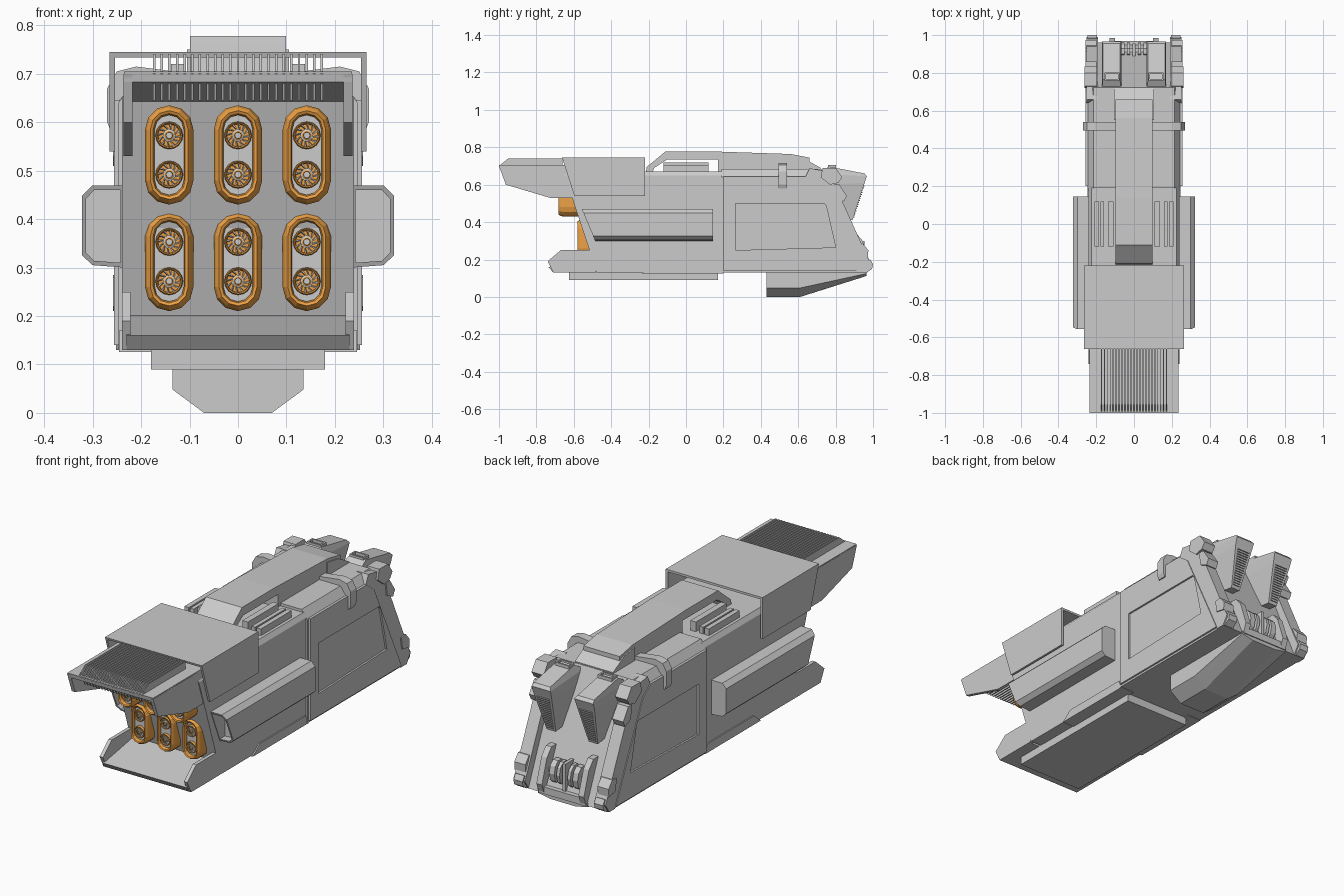
import bpy, bmesh
from math import sin, cos, pi

orange = bpy.data.materials.new("orange")
orange.diffuse_color = (0.85, 0.36, 0.06, 1)


def build(name, solids, mat=None, mirror=False):
    """Each solid is a list of equal-length rings, skinned and capped."""
    bm = bmesh.new()
    if mirror:
        solids = solids + [[[(-x, y, z) for x, y, z in r] for r in s] for s in solids]
    for s in solids:
        vs = [[bm.verts.new(p) for p in r] for r in s]
        n = len(vs[0])
        for a, b in zip(vs, vs[1:]):
            for i in range(n):
                j = (i + 1) % n
                bm.faces.new((a[i], a[j], b[j], b[i]))
        bm.faces.new(vs[0][::-1])
        bm.faces.new(vs[-1])
    bmesh.ops.recalc_face_normals(bm, faces=bm.faces[:])
    me = bpy.data.meshes.new(name)
    bm.to_mesh(me)
    bm.free()
    if mat:
        me.materials.append(mat)
    ob = bpy.data.objects.new(name, me)
    bpy.context.collection.objects.link(ob)
    return ob


def px(pts, a, b):      # (y, z) profile extruded along x
    return [[(x, y, z) for y, z in pts] for x in (a, b)]


def py(pts, *ys):       # (x, z) section along y; each y is a number or a function of z
    return [[(x, f(z) if callable(f) else f, z) for x, z in pts] for f in ys]


def box(x0, x1, y0, y1, z0, z1):
    return px([(y0, z0), (y1, z0), (y1, z1), (y0, z1)], x0, x1)


def front(z):           # slanted front plane
    return -0.5 - (z - 0.2) * 0.33


def rear(z):            # slanted rear plane
    return 0.77 + (0.68 - z) * 0.43


# Main hull: front part and chamfered rear part
sec = [(-.24, .13), (.24, .13), (.24, .65), (.225, .672), (-.225, .672), (-.24, .65)]
build("front_hull", [py(sec, front, 0.2)])
sec = [(-.247, .13), (.247, .13), (.247, .64), (.215, .685), (-.215, .685), (-.247, .64)]
build("rear_hull", [py(sec, 0.19, lambda z: rear(z) - .045)])

# Raised side panels with a sunken field
o = [(.2, .14), (.915, .14), (.70, .60), (.64, .645), (.2, .645)]
i = [(.265, .25), (.80, .265), (.75, .485), (.74, .50), (.265, .50)]
build("side_panel", [[[(x, y, z) for y, z in p] for p, x in
                      ((o, .24), (o, .256), (i, .256), (i, .247))]], mirror=True)

# Front sleeve (open below) around the hull
u = [(-.265, .54), (-.265, .745), (.265, .745), (.265, .54),
     (.254, .54), (.254, .734), (-.254, .734), (-.254, .54)]
build("sleeve", [py(u, lambda z: -.597 - (z - .54) * .32, -.22)])

# Hood: roof, cheeks and cooling fins
build("hood_roof", [px([(-1, .705), (-.995, .683), (-.62, .64), (-.60, .705)], -.235, .235)])
build("hood_cheek", [px([(-1, .70), (-.963, .60), (-.727, .53), (-.594, .53), (-.65, .70)],
                        .218, .236)], mirror=True)
fins = []
for k in range(23):
    x = -.173 + k * .01573
    fins.append(px([(-1, .70), (-.95, .741), (-.66, .741), (-.66, .70)], x - .0025, x + .0025))
    fins.append(px([(-.97, .69), (-.95, .645), (-.64, .645), (-.62, .66)], x - .0025, x + .0025))
build("hood_fins", fins)

# Lower tray
build("tray_floor", [px([(-.735, .16), (-.49, .203), (-.49, .13), (-.71, .13)], -.23, .23)])
build("tray_wall", [px([(-.74, .19), (-.67, .25), (-.48, .25), (-.48, .13), (-.71, .13)],
                       .222, .24)], mirror=True)


# Launch tubes: stadium rims with a grey insert and two turbine nozzles each
def stadium(cx, cz, r, y, h=.0525):
    pts = []
    for s, a0 in ((1, 0), (-1, pi)):
        for k in range(7):
            a = a0 + pi * k / 6
            pts.append((cx + r * cos(a), y, cz + s * h + r * sin(a)))
    return pts


def ring(cx, cz, r, y, n=16):
    return [(cx + r * cos(2 * pi * k / n), y, cz + r * sin(2 * pi * k / n)) for k in range(n)]


rims, inserts, nozzle_rings, turbines = [], [], [], []
for cz, yf in ((.5325, -.682), (.3125, -.58)):
    for cx in (-.142, 0, .142):
        rims.append([stadium(cx, cz, r, y) for r, y in (
            (.05, yf + .16), (.05, yf + .026), (.046, yf + .01), (.039, yf),
            (.033, yf + .003), (.030, yf + .012), (.030, yf + .03))])
        inserts.append([stadium(cx, cz, .030, y) for y in (yf + .04, yf + .02)])
        for dz in (-.0405, .0405):
            z = cz + dz
            nozzle_rings.append([ring(cx, z, r, y) for r, y in (
                (.0285, yf + .025), (.0285, yf + .012), (.0265, yf + .008),
                (.024, yf + .010), (.023, yf + .019))])
            nozzle_rings.append([ring(cx, z, r, y, 10) for r, y in (
                (.010, yf + .020), (.010, yf + .010), (.007, yf + .008), (.006, yf + .016))])
            turbines.append([ring(cx, z, r, y) for r, y in (
                (.013, yf + .022), (.013, yf + .014), (.009, yf + .012))])
            for k in range(12):
                blade = []
                for r, t in ((.011, 0), (.0245, .35)):
                    a = 2 * pi * k / 12 + t
                    blade.append([(cx + r * cos(a + d), yf + y, z + r * sin(a + d))
                                  for d, y in ((0, .012), (.14, .012), (.24, .021), (.1, .021))])
                turbines.append(blade)
build("tube_rims", rims, orange)
build("tube_inserts", inserts)
build("nozzle_rings", nozzle_rings, orange)
build("turbine_blades", turbines)

# Side pods with a hollow slanted mouth
pod = [(.235, .47), (.30, .47), (.322, .448), (.322, .325), (.30, .305), (.235, .30)]
mouth = [(.243, .46), (.297, .46), (.314, .442), (.314, .331), (.297, .314), (.243, .31)]
build("side_pod", [py(pod, .145, lambda z: -.557 + (.47 - z) * .42)
                   + py(mouth, lambda z: -.557 + (.47 - z) * .42, lambda z: -.45)], mirror=True)

# Top spine with an open handle, rails beside it, strap behind
build("spine_handle", [px([(-.215, .665), (-.21, .695), (-.125, .765), (-.11, .778), (.14, .778),
                           (.56, .764), (.66, .745), (.66, .665), (.17, .665), (.17, .735),
                           (-.10, .735), (-.17, .69), (-.18, .665)], -.099, .099)])
build("spine_cap", [px([(.55, .66), (.55, .75), (.64, .735), (.72, .69), (.72, .66)],
                       -.105, .105)])
build("top_rail", [box(.108, .138, -.12, .12, .66, .72), box(.158, .178, -.12, .12, .66, .705),
                   box(.186, .21, -.12, .12, .66, .705)], mirror=True)
strap = [(.09, .68), (.09, .70), (.21, .715), (.25, .705), (.27, .67), (.27, .60),
         (.262, .58), (.245, .58), (.245, .645), (.215, .68)]
build("strap", [py(strap, .495, .54)], mirror=True)

# Rear corner rails with clamps
build("corner_rail", [px([(.64, .645), (.66, .688), (.735, .675), (.78, .635), (.97, .215),
                          (.99, .175), (.96, .13), (.915, .13), (.70, .60)], .19, .252)],
      mirror=True)
clamps = [px([(.72, .64), (.73, .69), (.80, .69), (.835, .64), (.815, .61), (.77, .60)], .196, .262),
          px([(.80, .53), (.79, .60), (.82, .60), (.86, .54), (.845, .51)], .198, .258),
          px([(.92, .22), (.91, .28), (.945, .285), (.975, .25), (.972, .21)], .198, .258),
          px([(.95, .135), (.955, .19), (.985, .2), (1.0, .175), (.995, .15), (.965, .13)], .196, .245)]
build("corner_clamps", clamps, mirror=True)


# Rear exhaust pods with grilles
def quad(x0, x1, a, b):
    return [(x0, *a), (x1, *a), (x1, *b), (x0, *b)]


build("exhaust_pod", [[quad(.09, .14, (.82, .42), (.89, .41)),
                       quad(.068, .168, (.72, .60), (.955, .61)),
                       quad(.065, .17, (.70, .66), (.967, .645)),
                       quad(.075, .165, (.765, .697), (.955, .66))]], mirror=True)
slats = []
for k in range(16):
    t = k / 15
    y, z = .893 + .055 * t, .425 + .165 * t
    w = .018 + .016 * t
    slats.append(box(.117 - w, .117 + w, y - .02, y + .007, z, z + .005))
build("exhaust_grille", slats, mirror=True)
build("pod_vent", [box(.078, .156, .76, .768, .68, .705), box(.078, .156, .795, .803, .68, .705),
                   box(.078, .086, .76, .80, .68, .705), box(.148, .156, .76, .80, .68, .705)],
      mirror=True)

# Rear hinge housing with rollers
build("hinge_cheek", [px([(.85, .14), (.97, .14), (.985, .18), (.945, .30), (.91, .34), (.84, .34)],
                         .10, .13)], mirror=True)
build("hinge_shelf", [box(-.13, .13, .85, .97, .13, .165)])
build("hinge_rollers", [[[(x, .915 + .045 * cos(2 * pi * k / 10), .235 + .06 * sin(2 * pi * k / 10))
                          for k in range(10)] for x in s]
                        for s in ((.022, .038), (.05, .078))], mirror=True)
build("hinge_pin", [box(-.11, .11, .90, .93, .22, .25), box(-.008, .008, .88, .955, .16, .30)])

# Underside keel, side lugs and rear foot
build("keel_plate", [box(-.18, .18, -.625, .17, .09, .14)])
build("side_lug", [px([(-.235, .126), (-.18, .17), (.18, .17), (.2, .126)], .17, .246)], mirror=True)
foot = [(-.135, .14), (-.135, .048), (-.07, 0), (.07, 0), (.135, .048), (.135, .14)]
toe = [(-.135, .14), (-.135, .125), (-.07, .112), (.07, .112), (.135, .125), (.135, .14)]
build("foot", [py(foot, .43, .61) + py(toe, .965)])
